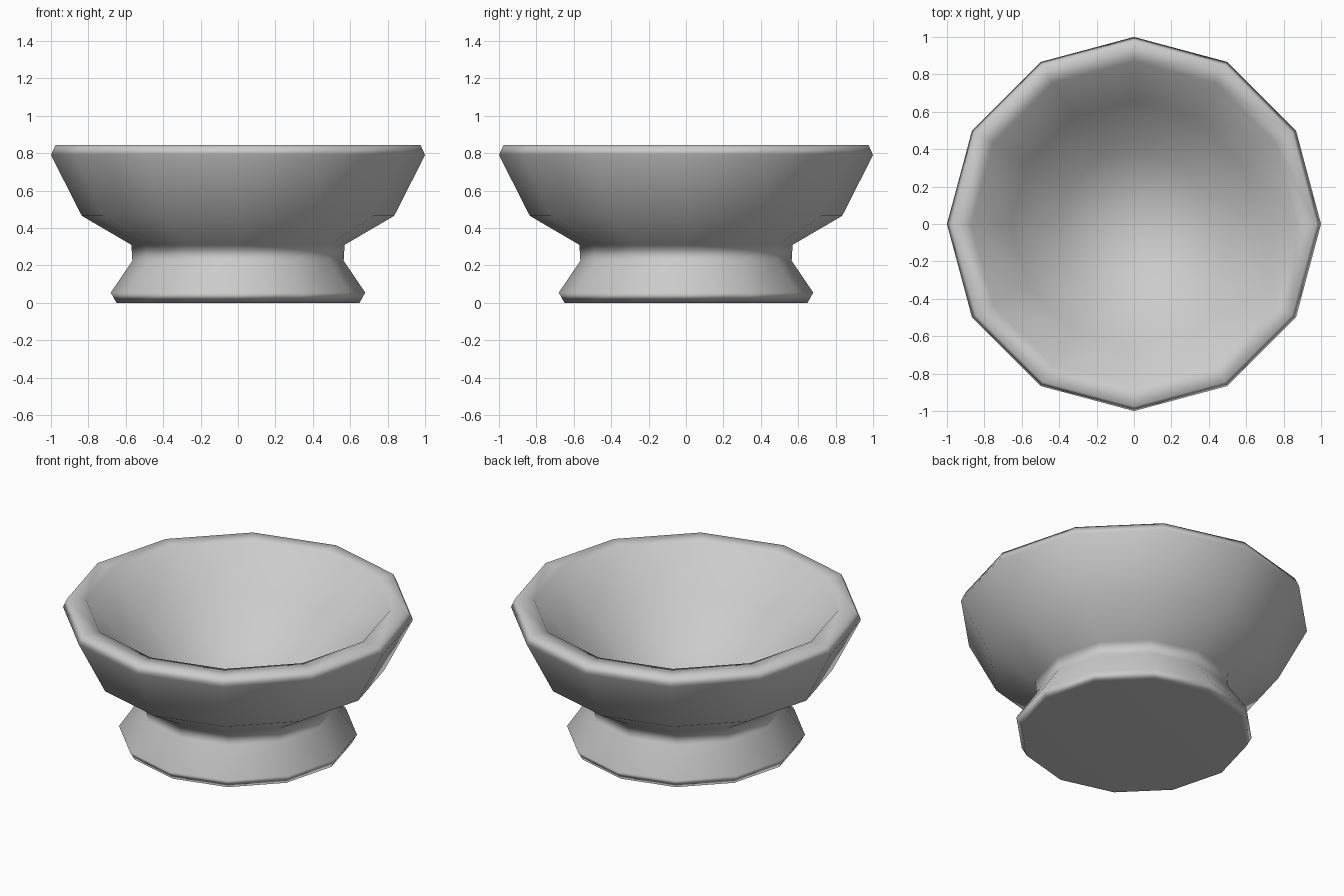
import bpy, bmesh
from math import cos, sin, tau

if "Cube" in bpy.data.objects:
    bpy.data.objects.remove(bpy.data.objects["Cube"])

SIDES = 12

# bowl cross-section (radius, height): foot, neck, outer wall, rim, inside
profile = [(0.65, 0), (0.68, 0.055), (0.565, 0.225), (0.57, 0.31),
           (0.835, 0.465), (1.0, 0.79), (0.975, 0.845), (0.87, 0.845),
           (0.66, 0.60), (0.40, 0.39), (0, 0.20)]


def lathe(name, points, sides):
    bm = bmesh.new()
    rings = []
    for r, z in points:
        n = sides if r > 0 else 1
        rings.append([bm.verts.new((r * cos(tau * i / sides), r * sin(tau * i / sides), z))
                      for i in range(n)])
    for a, b in zip(rings, rings[1:]):
        for i in range(sides):
            j = (i + 1) % sides
            corners = [a[i % len(a)], a[j % len(a)], b[j % len(b)], b[i % len(b)]]
            bm.faces.new(list(dict.fromkeys(corners))).smooth = True
    # flat underside
    bm.faces.new(rings[0]).smooth = True
    bmesh.ops.recalc_face_normals(bm, faces=bm.faces)
    mesh = bpy.data.meshes.new(name)
    bm.to_mesh(mesh)
    bm.free()
    obj = bpy.data.objects.new(name, mesh)
    bpy.context.collection.objects.link(obj)
    obj.modifiers.new("weighted_shading", 'WEIGHTED_NORMAL')
    return obj


# footed bowl
lathe("footed_bowl", profile, SIDES)
